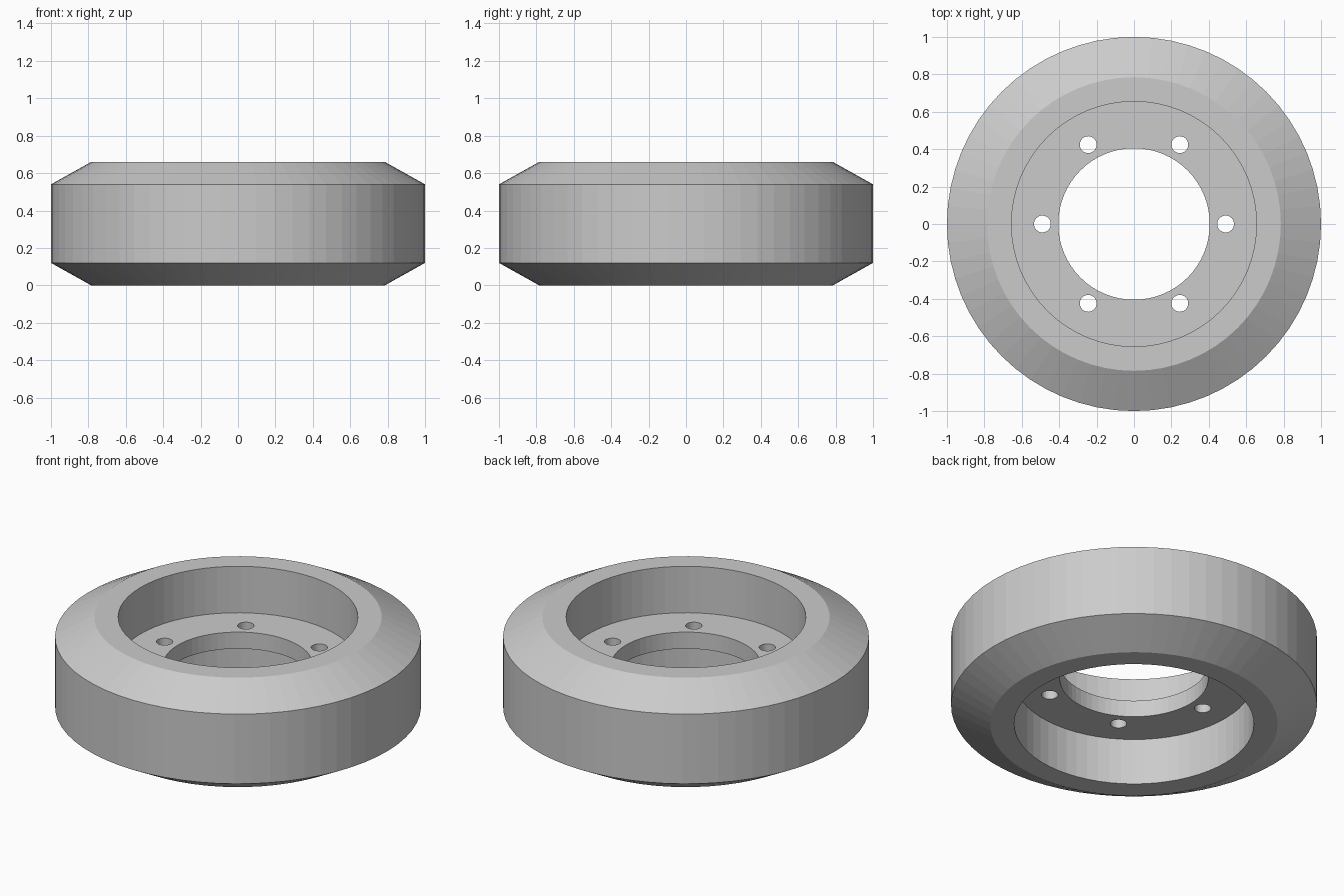
import bpy
import bmesh
import math
from mathutils import Matrix, Vector

if "Cube" in bpy.data.objects:
    bpy.data.objects.remove(bpy.data.objects["Cube"], do_unlink=True)

HEIGHT = 0.66
SEGMENTS = 64
HOLES = 6

grey = bpy.data.materials.new("plain grey")
grey.use_nodes = True
colour = (0.6, 0.6, 0.6, 1)
grey.diffuse_color = colour
grey.node_tree.nodes["Principled BSDF"].inputs["Base Color"].default_value = colour


def make_object(name, bm):
    mesh = bpy.data.meshes.new(name)
    bmesh.ops.recalc_face_normals(bm, faces=bm.faces)
    bm.to_mesh(mesh)
    bm.free()
    mesh.materials.append(grey)
    obj = bpy.data.objects.new(name, mesh)
    bpy.context.collection.objects.link(obj)
    return obj


# Wheel body: upper half of the section (radius, z), mirrored about mid-height
upper = [(0.405, 0.38), (0.655, 0.38), (0.655, HEIGHT), (0.785, HEIGHT), (1.0, 0.54)]
section = upper + [(r, HEIGHT - z) for r, z in reversed(upper)]
bm = bmesh.new()
verts = [bm.verts.new((r, 0, z)) for r, z in section]
edges = [bm.edges.new((v, verts[i - 1])) for i, v in enumerate(verts)]
bmesh.ops.spin(bm, geom=verts + edges, cent=(0, 0, 0), axis=(0, 0, 1),
               angle=math.tau, steps=SEGMENTS, use_merge=True)
bmesh.ops.remove_doubles(bm, verts=bm.verts, dist=0.0001)
wheel = make_object("wheel_body", bm)

# Ring of bolt holes through the central web
bm = bmesh.new()
for i in range(HOLES):
    spot = Matrix.Rotation(math.tau * i / HOLES, 3, "Z") @ Vector((0.49, 0, HEIGHT / 2))
    bmesh.ops.create_cone(bm, cap_ends=True, segments=32, radius1=0.045, radius2=0.045,
                          depth=0.3, matrix=Matrix.Translation(spot))
cutter = make_object("bolt_hole_cutter", bm)
cutter.hide_render = True
cutter.hide_viewport = True

cut = wheel.modifiers.new("bolt holes", "BOOLEAN")
cut.operation = "DIFFERENCE"
cut.solver = "EXACT"
cut.object = cutter
